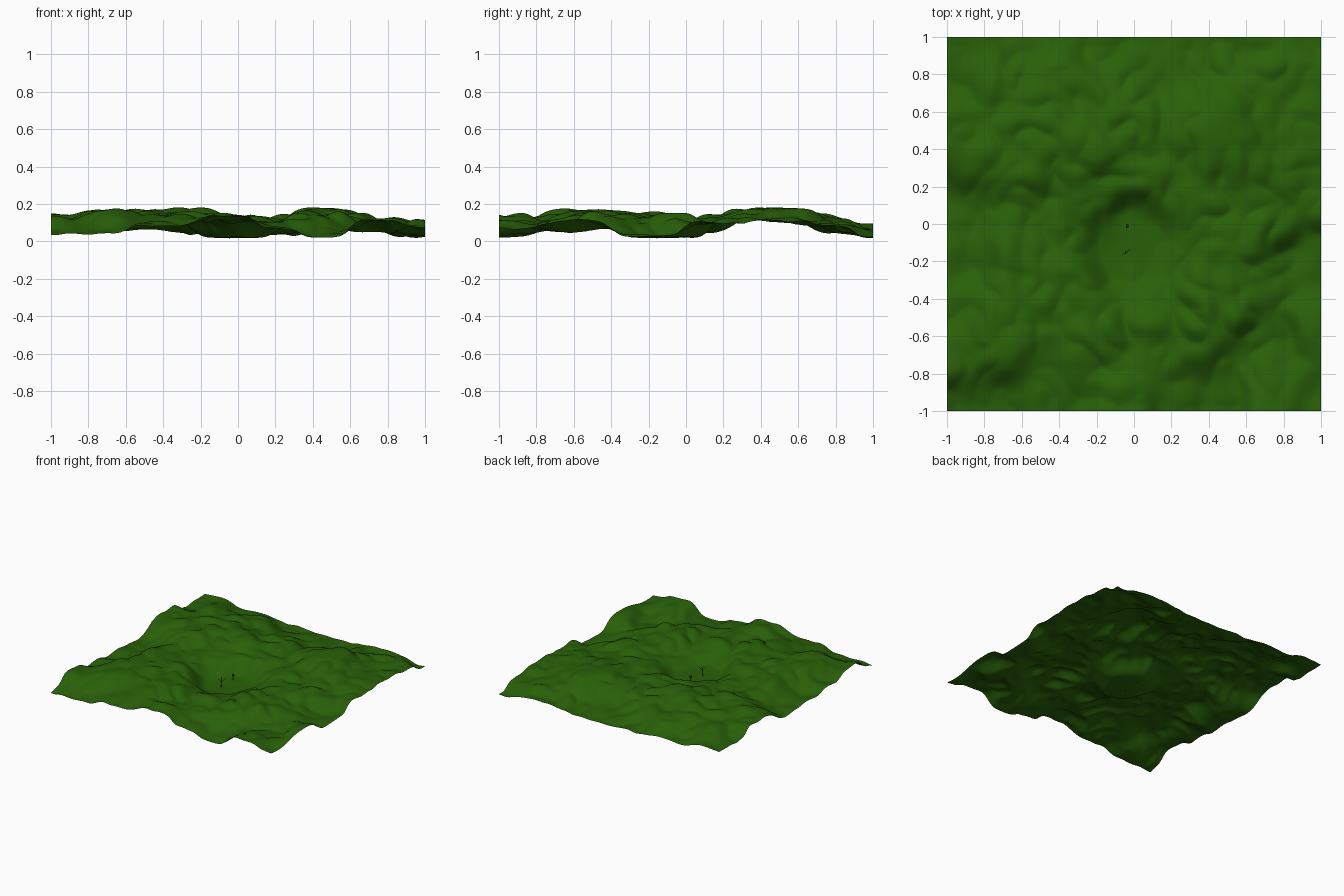
import bpy, bmesh, math, random
from mathutils import Vector, noise

if "Cube" in bpy.data.objects:
    bpy.data.objects.remove(bpy.data.objects["Cube"])

random.seed(4)


def material(name, rgb):
    m = bpy.data.materials.new(name)
    m.diffuse_color = (*rgb, 1)
    m.use_nodes = True
    m.node_tree.nodes["Principled BSDF"].inputs["Base Color"].default_value = m.diffuse_color
    return m


GRASS = material("grass green", (0.022, 0.118, 0.0025))
BARK = material("dark bark", (0.012, 0.014, 0.006))
LEAF = material("dark leaf green", (0.008, 0.03, 0.004))


def finish(bm, name, mat):
    me = bpy.data.meshes.new(name)
    for f in bm.faces:
        f.smooth = True
    bm.to_mesh(me)
    bm.free()
    me.materials.append(mat)
    ob = bpy.data.objects.new(name, me)
    bpy.context.collection.objects.link(ob)
    return ob


# Hills and hollows: x, y, height in hundredths
HILLS = [
    (-1, -1, 4), (1, -1, 7), (-1, 1, 8), (1, 1, 2),
    (-.76, -1, 3.5), (-.4, -1, 8.5), (0, -1, 14.5), (.2, -1, 6.5), (.45, -1, 2.5), (.75, -1, 12),
    (1, -.57, 12), (1, -.22, 2), (1, .2, 10), (1, .55, 11), (1, .8, 9),
    (.6, 1, 6), (.2, 1, 3), (-.2, 1, 4), (-.6, 1, 5),
    (-1, .78, 8), (-1, .5, 14), (-1, .05, 4), (-1, -.22, 5), (-1, -.45, 8), (-1, -.72, 13),
    (-.7, -.6, 18), (-.3, -.5, 15), (.1, -.6, 11), (.45, -.45, 15), (.75, -.62, 5),
    (-.04, -.15, 1), (-.03, 0, 2), (.5, -.05, 13), (-.5, -.1, 12),
    (-.7, .4, 16), (-.25, .36, 17), (.12, .3, 12), (.45, .5, 18), (.75, .35, 13),
    (.2, .85, 4.5), (-.4, .75, 13), (.75, .8, 9), (-.75, .75, 13), (-.4, -.8, 11),
    (0, .5, 14), (-.55, -.3, 15), (-.2, .15, 11),
]


def height(x, y):
    total = weight = 0
    for hx, hy, hz in HILLS:
        w = 1 / ((x - hx) ** 2 + (y - hy) ** 2 + 0.006) ** 2
        total += w * hz
        weight += w
    z = total / weight / 100
    # puffy rounded bumps, calmer in the hollow and towards the rim
    n1 = noise.noise(Vector((x * 3.4, y * 3.4, 1.7)))
    n2 = noise.noise(Vector((x * 6.5, y * 6.5, 5.3)))
    calm = min(1, math.hypot(x + .04, y + .1) / .3)
    calm *= min(1, .5 + 2 * (1 - max(abs(x), abs(y))))
    z += calm * (0.05 * math.sqrt(n1 * n1 + .001) + 0.045 * math.sqrt(n2 * n2 + .002) - 0.021)
    # soft ceiling and floor
    if z > .15:
        z = .15 + .037 * math.tanh((z - .15) / .037)
    if z < .03:
        z = .03 - .014 * math.tanh((.03 - z) / .014)
    return z


# Rolling ground sheet
bm = bmesh.new()
bmesh.ops.create_grid(bm, x_segments=150, y_segments=150, size=1)
for v in bm.verts:
    v.co.z = height(v.co.x, v.co.y)
finish(bm, "rolling_ground", GRASS)


def limb(bm, a, b, r1, r2):
    """Tapered six-sided branch from a to b."""
    d = b - a
    res = bmesh.ops.create_cone(bm, cap_ends=True, segments=6, radius1=r1, radius2=r2, depth=d.length)
    q = d.to_track_quat('Z', 'Y')
    for v in res['verts']:
        v.co = q @ v.co + (a + b) / 2


# Bare branching tree in the hollow, with a fine root
bm = bmesh.new()
base, fork = Vector((-.045, -.155, .016)), Vector((-.043, -.152, .058))
limb(bm, base - Vector((0, 0, .016)), base, .0004, .0008)
limb(bm, base, fork, .0035, .002)
for dx, dy, dz in [(-.014, -.009, .018), (.018, .012, .025), (.006, -.006, .028), (-.004, .008, .026)]:
    tip = fork + Vector((dx, dy, dz))
    limb(bm, fork, tip, .002, .001)
    for i in range(2):
        twig = Vector((dx * .4, dy * .4, .007)) + Vector([random.uniform(-.005, .005) for _ in range(3)])
        limb(bm, tip, tip + twig, .001, .0005)
finish(bm, "bare_tree", BARK)

# Small leafy tree: trunk and crown
top = Vector((-.036, -.01, .06))
bm = bmesh.new()
limb(bm, Vector((-.036, -.01, .018)), top, .003, .002)
finish(bm, "small_tree_trunk", BARK)
bm = bmesh.new()
bmesh.ops.create_icosphere(bm, subdivisions=2, radius=1)
for v in bm.verts:
    v.co = Vector((v.co.x * .008, v.co.y * .011, v.co.z * .013)) + top
finish(bm, "small_tree_crown", LEAF)
